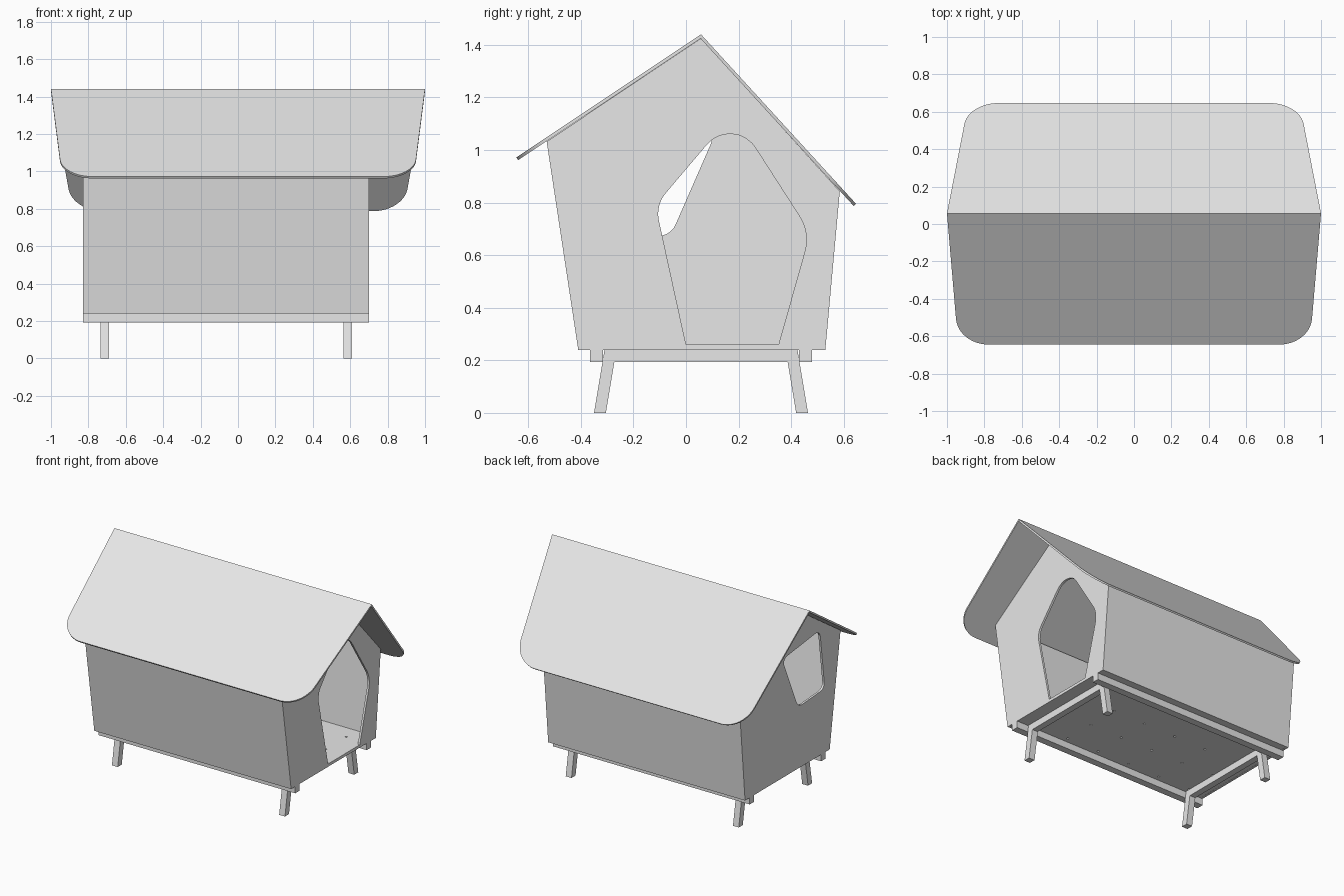
import bpy, bmesh, math
from mathutils import Vector

if "Cube" in bpy.data.objects:
    bpy.data.objects.remove(bpy.data.objects["Cube"], do_unlink=True)

grey = bpy.data.materials.new("plain_grey")
grey.use_nodes = True
grey.diffuse_color = (0.8, 0.8, 0.8, 1)
grey.node_tree.nodes["Principled BSDF"].inputs["Base Color"].default_value = (0.8, 0.8, 0.8, 1)

RIGHT, LEFT = 0.70, -0.83      # outer faces of the end walls
MID_Y = 0.057                  # ridge line and symmetry of the stand
WALL = 0.015
ROOF = 0.012


def rounded(corners, steps=8):
    """Outline from (u, v, setback) corners, each rounded by a circular arc."""
    out = []
    for i, (u, v, d) in enumerate(corners):
        c = Vector((u, v))
        if not d:
            out.append(c)
            continue
        before = (Vector(corners[i - 1][:2]) - c).normalized()
        after = (Vector(corners[(i + 1) % len(corners)][:2]) - c).normalized()
        w = math.sin(before.angle(after) / 2)
        a, b = c + before * d, c + after * d
        for k in range(steps + 1):
            t = k / steps
            p, q, r = (1 - t) ** 2, 2 * w * t * (1 - t), t * t
            out.append((a * p + c * q + b * r) / (p + q + r))
    return out


def prism(name, loops, place, offset):
    """Fill an outline (further loops are holes), place it in 3D and thicken it."""
    bm = bmesh.new()
    edges = []
    for loop in loops:
        verts = [bm.verts.new(place(p[0], p[1])) for p in loop]
        edges += [bm.edges.new((verts[i - 1], verts[i])) for i in range(len(verts))]
    bmesh.ops.triangle_fill(bm, edges=edges, use_beauty=True)
    ext = bmesh.ops.extrude_face_region(bm, geom=bm.faces[:])
    moved = [g for g in ext["geom"] if isinstance(g, bmesh.types.BMVert)]
    bmesh.ops.translate(bm, verts=moved, vec=Vector(offset))
    bmesh.ops.recalc_face_normals(bm, faces=bm.faces[:])
    mesh = bpy.data.meshes.new(name)
    bm.to_mesh(mesh)
    bm.free()
    mesh.materials.append(grey)
    obj = bpy.data.objects.new(name, mesh)
    bpy.context.collection.objects.link(obj)
    bpy.ops.object.select_all(action='DESELECT')
    obj.select_set(True)
    bpy.context.view_layer.objects.active = obj
    bpy.ops.object.shade_smooth_by_angle(angle=math.radians(30))
    return obj


def along_x(name, loops, x0, x1):
    """Part whose (y, z) profile runs from x0 to x1."""
    return prism(name, loops, lambda y, z: (x0, y, z), (x1 - x0, 0, 0))


def rect(y0, y1, z0, z1):
    return [(y0, z0), (y1, z0), (y1, z1), (y0, z1)]


def mirror(loop):
    return [(2 * MID_Y - y, z) for y, z in loop]


# End walls with the doorway and the window
gable = [(-0.41, 0.24), (0.53, 0.24), (0.585, 0.843), (MID_Y, 1.425), (-0.53, 1.032)]
door = rounded([(0, 0.26, 0), (0.352, 0.26, 0), (0.472, 0.685, 0.075),
                (0.18, 1.139, 0.155), (-0.116, 0.79, 0.06)])
window = rounded([(-0.06, 0.67, 0.05), (0.115, 1.07, 0.05),
                  (-0.30, 1.12, 0.05), (-0.355, 0.69, 0.05)])
along_x("door_wall", [gable, door], RIGHT - WALL, RIGHT)
along_x("window_wall", [gable, window], LEFT, LEFT + WALL)

# Long walls, leaning outwards
for name, foot, top, s in (("front_wall", gable[0], gable[4], 1),
                           ("back_wall", gable[1], gable[2], -1)):
    inner = [(top[0] + s * WALL, top[1]), (foot[0] + s * WALL, foot[1])]
    along_x(name, [[foot, top] + inner], LEFT + WALL, RIGHT - WALL)

# Floor with rows of small drain holes
y0, y1 = gable[0][0] + WALL, gable[1][0] - WALL
x0, x1 = LEFT + WALL, RIGHT - WALL
floor = [rect(x0, x1, y0, y1)]
for i in range(6):
    for j in range(4):
        cx = x0 + (x1 - x0) * (i + 0.5) / 6
        cy = y0 + (y1 - y0) * (j + 0.5) / 4
        floor.append([(cx + 0.008 * math.cos(a * math.pi / 4),
                       cy + 0.008 * math.sin(a * math.pi / 4)) for a in range(8)])
prism("floor", floor, lambda x, y: (x, y, 0.241), (0, 0, 0.019))

# Roof panels: outline in each panel's own plane, narrowing towards the eave
ridge = Vector((0, MID_Y, 1.44))
for name, eave_y, eave_z, half in (("front_roof", -0.645, 0.972, 0.94),
                                   ("back_roof", 0.647, 0.795, 0.885)):
    down = Vector((0, eave_y, eave_z)) - ridge
    length = down.length
    down.normalize()
    normal = down.cross(Vector((1, 0, 0)))
    if normal.z > 0:
        normal.negate()
    outline = rounded([(-1, 0, 0), (1, 0, 0), (half, length, 0.165),
                       (-half, length, 0.165)], 12)
    prism(name, [outline], lambda x, s: ridge + Vector((x, 0, 0)) + down * s, normal * ROOF)

# Stand: long rails, splayed legs and cross beams
rail = rect(-0.365, -0.315, 0.193, 0.24)
leg = [(-0.35, 0), (-0.305, 0), (-0.265, 0.24), (-0.31, 0.24)]
along_x("front_rail", [rail], LEFT, RIGHT)
along_x("back_rail", [mirror(rail)], LEFT, RIGHT)
beam = [(-0.273, 0.193), (0.387, 0.193), (0.379, 0.24), (-0.265, 0.24)]
for side, x in (("right", -0.735), ("left", 0.565)):
    along_x("front_leg_" + side, [leg], x, x + 0.045)
    along_x("back_leg_" + side, [mirror(leg)], x, x + 0.045)
    along_x("cross_beam_" + side, [beam], x, x + 0.045)
